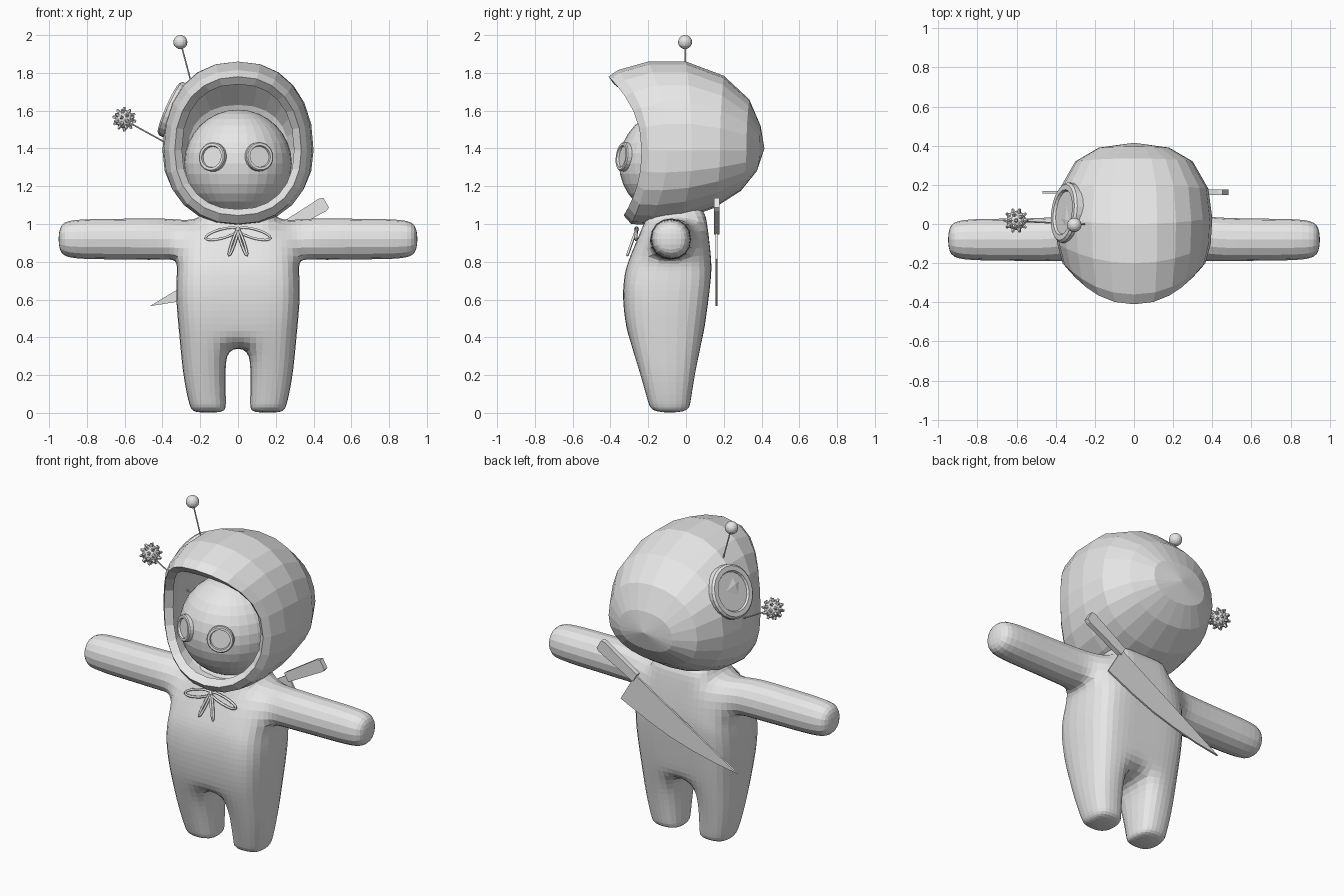
import bpy, bmesh, math
from mathutils import Vector, Matrix

if "Cube" in bpy.data.objects:
    bpy.data.objects.remove(bpy.data.objects["Cube"])

mat = bpy.data.materials.new("plain grey")
mat.diffuse_color = (0.8, 0.8, 0.8, 1)
mat.use_nodes = True
mat.node_tree.nodes["Principled BSDF"].inputs["Base Color"].default_value = mat.diffuse_color


def finish(name, bm):
    bmesh.ops.recalc_face_normals(bm, faces=bm.faces)
    me = bpy.data.meshes.new(name)
    bm.to_mesh(me)
    bm.free()
    me.materials.append(mat)
    ob = bpy.data.objects.new(name, me)
    bpy.context.collection.objects.link(ob)
    return ob


def lerp(table, z):
    """Interpolate rows of (z, values...)."""
    if z <= table[0][0]:
        return table[0][1:]
    for a, b in zip(table, table[1:]):
        if z <= b[0]:
            t = (z - a[0]) / (b[0] - a[0])
            return [p + (q - p) * t for p, q in zip(a[1:], b[1:])]
    return table[-1][1:]


def aim(loc, direction):
    q = Vector(direction).to_track_quat('Z', 'Y')
    return Matrix.Translation(loc) @ q.to_matrix().to_4x4()


def ball(name, loc, r, seg, rings):
    bm = bmesh.new()
    bmesh.ops.create_uvsphere(bm, u_segments=seg, v_segments=rings, radius=r,
                              matrix=Matrix.Translation(loc))
    return finish(name, bm)


def rod(name, a, b, r):
    a, b = Vector(a), Vector(b)
    bm = bmesh.new()
    bmesh.ops.create_cone(bm, cap_ends=True, segments=8, radius1=r, radius2=r,
                          depth=(b - a).length, matrix=aim((a + b) / 2, b - a))
    return finish(name, bm)


def dial(name, loc, direction, r, depth, rim, recess, seg):
    """Disc with a raised rim; loc is the centre of the outer face."""
    bm = bmesh.new()
    bmesh.ops.create_cone(bm, cap_ends=True, segments=seg, radius1=r, radius2=r,
                          depth=depth, matrix=Matrix.Translation((0, 0, -depth / 2)))
    top = max(bm.faces, key=lambda f: f.calc_center_median().z)
    edges = list(top.edges)
    bmesh.ops.bevel(bm, geom=edges, offset=rim * 0.25, segments=1, affect='EDGES')
    top = max(bm.faces, key=lambda f: f.calc_center_median().z)
    bmesh.ops.inset_region(bm, faces=[top], thickness=rim * 0.6)
    bmesh.ops.inset_region(bm, faces=[top], thickness=rim * 0.15, depth=-recess)
    bm.transform(aim(loc, direction))
    return finish(name, bm)


# ---- body: one cage of cells for legs, torso, arms and neck, subdivided
ROWS = [0, .05, .2, .34, .46, .62, .74, .81, 1.03, 1.1]
COLS = [(-1, k) for k in range(6, -1, -1)] + [(1, k) for k in range(7)]
ARM_X = {3: .40, 4: .65, 5: .89, 6: .955}
WIDTH = [(0, .245), (.05, .265), (.2, .295), (.46, .32), (.62, .335), (.81, .325), (1.03, .31)]
DEPTH = [(0, -.19, .02), (.05, -.205, .03), (.2, -.25, .055), (.46, -.32, .1),
         (.62, -.338, .122), (.74, -.325, .135), (.81, -.305, .135),
         (1.03, -.21, .11), (1.1, -.19, .09)]


def cage_point(i, r, side):
    s, k = COLS[i]
    z = ROWS[r]
    if k >= 3:                                  # arm
        h = {3: .122, 6: .08}.get(k, .116)
        return (s * ARM_X[k], -.08 + side * h, .92 + (h if r == 8 else -h))
    w = lerp(WIDTH, z)[0]
    lo, hi = lerp(DEPTH, z)
    f = 1.0
    if k == 2:
        f = .66 if r in (7, 8) else .78
    elif k == 0 and r < 3:
        f = .85
    x = (.06, .06 + (w - .06) * .55, w)[k]
    return (s * x, (lo + hi) / 2 + side * f * (hi - lo) / 2, z)


cells = set()
for i in range(13):
    ks = (COLS[i][1], COLS[i + 1][1])
    for r in range(9):
        torso = max(ks) <= 2 and 3 <= r <= 7
        leg = max(ks) <= 2 and r < 3 and i != 6
        arm = max(ks) >= 3 and r == 7
        neck = max(ks) <= 1 and r == 8
        if torso or leg or arm or neck:
            cells.add((i, r))
bm = bmesh.new()
verts = {}


def cv(i, r, side):
    key = (i, r, side)
    if key not in verts:
        verts[key] = bm.verts.new(cage_point(*key))
    return verts[key]


for i, r in cells:
    ring = [(i, r), (i + 1, r), (i + 1, r + 1), (i, r + 1)]
    for side in (-1, 1):
        bm.faces.new([cv(a, b, side) for a, b in ring])
    for n, (di, dr) in enumerate([(0, -1), (1, 0), (0, 1), (-1, 0)]):
        if (i + di, r + dr) not in cells:
            a, b = ring[n], ring[(n + 1) % 4]
            bm.faces.new([cv(*a, -1), cv(*b, -1), cv(*b, 1), cv(*a, 1)])
body = finish("body", bm)
body.modifiers.new("subdivision", 'SUBSURF').levels = 2
body.modifiers[0].render_levels = 2

# ---- hood: rings from the face rim to the back, given as
# (top y, top z, side y, half width, bottom y, bottom z)
RINGS = [(-.41, 1.78, -.235, .335, -.33, 1.045), (-.36, 1.815, -.2, .365, -.29, 1.0),
         (-.2, 1.86, -.1, .392, -.2, .995), (0, 1.86, .03, .4, -.03, 1.02),
         (.2, 1.785, .18, .38, .15, 1.085), (.335, 1.66, .32, .3, .29, 1.175),
         (.395, 1.52, .39, .18, .375, 1.28)]
SEG = 24
bm = bmesh.new()
loops = []
for yt, zt, ym, w, yb, zb in RINGS:
    loop = []
    for n in range(SEG):
        a = 2 * math.pi * n / SEG
        c, s = math.cos(a), math.sin(a)
        x = math.copysign(abs(s) ** .9, s) * w
        t = math.copysign(abs(c) ** .9, c)
        y = ym + ((yt if c > 0 else yb) - ym) * c * c
        z = 1.39 + t * ((zt - 1.39) if c > 0 else (1.39 - zb))
        loop.append(bm.verts.new((x, y, z)))
    loops.append(loop)
for A, B in zip(loops, loops[1:]):
    for n in range(SEG):
        m = (n + 1) % SEG
        bm.faces.new([A[n], A[m], B[m], B[n]])
pole = bm.verts.new((0, .415, 1.4))
for n in range(SEG):
    bm.faces.new([loops[-1][n], loops[-1][(n + 1) % SEG], pole])
hood = finish("hood", bm)
shell = hood.modifiers.new("thickness", 'SOLIDIFY')
shell.thickness = .05
shell.offset = -1

# ---- head and goggle eyes
ball("head", (0, -.07, 1.32), .285, 32, 16)
for name, x in (("left_eye", -.135), ("right_eye", .108)):
    d = Vector((x, -.25, .035)).normalized()
    dial(name, Vector((0, -.07, 1.32)) + d * .3, d, .077, .06, .022, .012, 24)

# ---- round dial and two antennae on the hood
dial("hood_dial", (-.365, .06, 1.615), (-.9, .12, .40), .155, .075, .045, .012, 24)
rod("upper_antenna_rod", (-.305, -.005, 1.965), (-.24, 0, 1.72), .004)
ball("upper_antenna_ball", (-.305, -.005, 1.963), .037, 16, 10)
rod("side_antenna_rod", (-.6, .015, 1.55), (-.3, 0, 1.385), .004)

# studded ball: studs on the corners and face centres of an icosahedron
ico = bmesh.new()
bmesh.ops.create_icosphere(ico, subdivisions=1, radius=1)
dirs = [v.co.normalized() for v in ico.verts]
dirs += [f.calc_center_median().normalized() for f in ico.faces]
ico.free()
centre = Vector((-.602, .018, 1.555))
bm = bmesh.new()
bmesh.ops.create_icosphere(bm, subdivisions=2, radius=.05,
                           matrix=Matrix.Translation(centre))
for d in dirs:
    bmesh.ops.create_cone(bm, cap_ends=True, segments=5, radius1=.013, radius2=.006,
                          depth=.022, matrix=aim(centre + d * .053, d))
finish("studded_ball", bm)


# ---- blade and handle on the back; points are (distance from tip, drop)
def plate(name, pts, y0, y1):
    bm = bmesh.new()
    front = [bm.verts.new((-.467 + .863 * u + .506 * v, y0, .565 + .506 * u - .863 * v))
             for u, v in pts]
    face = bm.faces.new(front)
    out = bmesh.ops.extrude_face_region(bm, geom=[face])
    bmesh.ops.translate(bm, vec=(0, y1 - y0, 0),
                        verts=[g for g in out["geom"] if isinstance(g, bmesh.types.BMVert)])
    return finish(name, bm)


plate("blade", [(0, 0), (.81, -.01), (.81, .185), (.6, .165), (.45, .142),
                (.3, .105), (.143, .056)], .157, .168)
plate("handle", [(.8, -.028), (1.06, -.038), (1.082, -.03), (1.082, .03),
                 (1.06, .038), (.8, .028)], .147, .177)

# ---- bow: thin wire loops at the neck
curve = bpy.data.curves.new("bow", 'CURVE')
curve.dimensions = '3D'
curve.bevel_depth = .007
curve.bevel_resolution = 1
knot = Vector((0, -.262, .972))
for s in (-1, 1):
    for end, b in (((s * .172, -.265, .925), .024), ((s * .047, -.31, .835), .008)):
        axis = Vector(end) - knot
        perp = Vector((-axis.z, 0, axis.x)).normalized()
        sp = curve.splines.new('POLY')
        sp.points.add(15)
        sp.use_cyclic_u = True
        for n, p in enumerate(sp.points):
            a = 2 * math.pi * n / 16
            p.co = (*(knot + axis * (1 - math.cos(a)) / 2 + perp * b * math.sin(a)), 1)
curve.materials.append(mat)
bow = bpy.data.objects.new("bow", curve)
bpy.context.collection.objects.link(bow)
bpy.context.view_layer.objects.active = bow
bow.select_set(True)
bpy.ops.object.convert(target='MESH')
ball("bow_knot", knot, .014, 10, 6)
